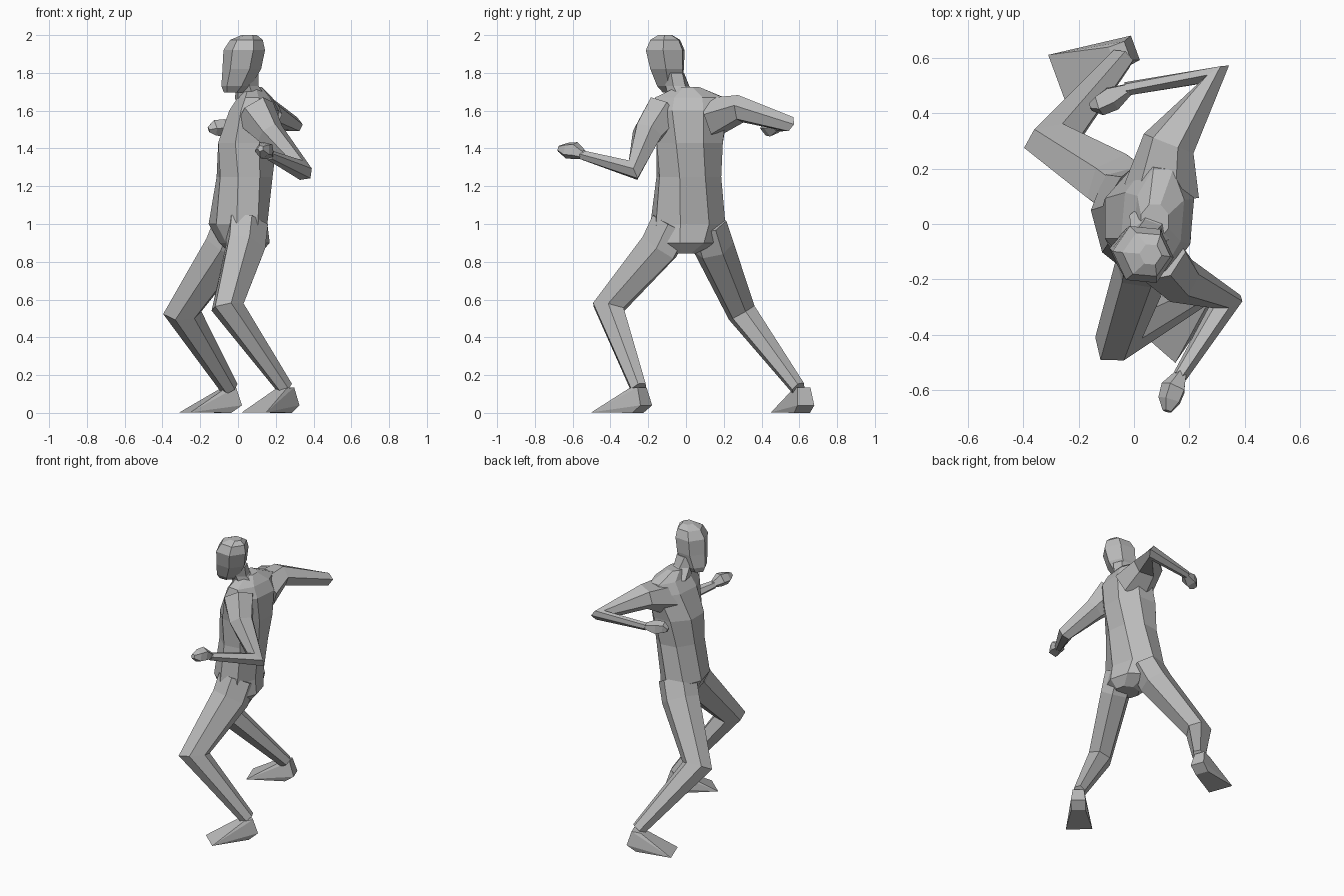
import bpy, bmesh, math
from mathutils import Vector as V

if "Cube" in bpy.data.objects:
    bpy.data.objects.remove(bpy.data.objects["Cube"])

grey = bpy.data.materials.new("plain grey")
grey.diffuse_color = (0.5, 0.5, 0.5, 1)
grey.use_nodes = True
grey.node_tree.nodes["Principled BSDF"].inputs["Base Color"].default_value = grey.diffuse_color


def finish(name, bm):
    bmesh.ops.recalc_face_normals(bm, faces=bm.faces)
    me = bpy.data.meshes.new(name)
    bm.to_mesh(me)
    bm.free()
    me.materials.append(grey)
    ob = bpy.data.objects.new(name, me)
    bpy.context.collection.objects.link(ob)
    return ob


def skin(name, rings):
    """Join closed rings of points into one capped, flat-faced skin."""
    bm = bmesh.new()
    loops = [[bm.verts.new(p) for p in r] for r in rings]
    n = len(rings[0])
    for a, b in zip(loops, loops[1:]):
        for i in range(n):
            j = (i + 1) % n
            bm.faces.new((a[i], a[j], b[j], b[i]))
    bm.faces.new(loops[0])
    bm.faces.new(loops[-1])
    return finish(name, bm)


def body(name, stations, sides):
    """Stack of level rings: z, x, y, half width, half depth, turn in degrees."""
    rings = []
    k = 1 / math.cos(math.pi / sides)
    for z, x, y, hw, hd, turn in stations:
        a = math.radians(turn)
        w, f = V((-math.sin(a), math.cos(a), 0)), V((-math.cos(a), -math.sin(a), 0))
        ring = []
        for i in range(sides):
            t = 2 * math.pi * (i + 0.5) / sides
            ring.append(V((x, y, z)) + w * hw * k * math.sin(t) + f * hd * k * math.cos(t))
        rings.append(ring)
    return skin(name, rings)


def limb(name, stations, sides, side):
    """Tube along a bent path: x, y, z, half width, half depth; side = hinge axis."""
    pts = [V(s[:3]) for s in stations]
    rings = []
    for i, s in enumerate(stations):
        d0 = (pts[i] - pts[max(i - 1, 0)]).normalized()
        d1 = (pts[min(i + 1, len(pts) - 1)] - pts[i]).normalized()
        t = (d0 + d1).normalized()
        u = (side - t * side.dot(t)).normalized()
        v = t.cross(u)
        ring = []
        for j in range(sides):
            a = 2 * math.pi * (j + 0.5) / sides
            ring.append(pts[i] + u * s[3] * 1.15 * math.cos(a) + v * s[4] * 1.15 * math.sin(a))
        rings.append(ring)
    return skin(name, rings)


def hinge(a, b, c):
    return (V(b) - V(a)).cross(V(c) - V(b)).normalized()


def foot(name, heel, toe):
    """Wedge foot from heel middle to toe middle."""
    h, t = V((*heel, 0)), V((*toe, 0))
    f = (t - h).normalized()
    w = V((-f.y, f.x, 0))
    length = (t - h).length
    bm = bmesh.new()
    for along, half, z in ((0, .047, .04), (.06, .045, 0), (length, .085, .003),
                           (length - .02, .08, .012), (.03, .036, .135), (.09, .036, .13)):
        for s in (-1, 1):
            bm.verts.new(h + f * along + w * half * s + V((0, 0, z)))
    bmesh.ops.convex_hull(bm, input=bm.verts)
    finish(name, bm)


# torso, from crotch to base of neck
body("torso", [
    (.845, .04, -.02, .07, .075, 15),
    (.90, .035, .0, .16, .12, 15),
    (1.0, .0, .01, .19, .14, 15),
    (1.25, .035, .015, .165, .14, 8),
    (1.43, .05, .02, .175, .155, 0),
    (1.60, .085, .02, .20, .125, -5),
    (1.67, .09, .02, .18, .085, -5),
    (1.725, .075, .01, .06, .05, 0)], 8)

# neck and head
body("neck", [(1.66, .07, .0, .08, .08, 10), (1.73, .05, -.045, .055, .055, 10),
              (1.80, .04, -.07, .055, .06, 20)], 6)
body("head", [
    (1.695, -.025, -.085, .035, .045, 25),
    (1.73, -.01, -.09, .06, .07, 25),
    (1.82, .02, -.10, .085, .09, 25),
    (1.92, .033, -.11, .098, .095, 25),
    (1.975, .045, -.11, .075, .075, 25),
    (2.0, .06, -.11, .035, .035, 25)], 6)

# arms with fists
ax = hinge((.13, .2, 1.6), (.30, .545, 1.535), (-.04, .48, 1.515))
limb("raised_arm", [(.10, .12, 1.56, .10, .12), (.125, .29, 1.61, .065, .085),
                    (.295, .54, 1.53, .04, .05), (-.03, .487, 1.515, .022, .022)], 6, ax)
limb("raised_fist", [(-.02, .487, 1.515, .02, .02), (-.08, .455, 1.51, .042, .042),
                     (-.125, .43, 1.51, .038, .035), (-.155, .425, 1.50, .015, .015)], 5, ax)
ax = hinge((.13, -.16, 1.55), (.34, -.28, 1.28), (.16, -.55, 1.37))
limb("lowered_arm", [(.09, -.12, 1.59, .10, .09), (.17, -.205, 1.48, .065, .075),
                     (.335, -.28, 1.285, .045, .06), (.165, -.55, 1.365, .023, .024)], 6, ax)
limb("lowered_fist", [(.17, -.54, 1.365, .02, .02), (.145, -.59, 1.39, .042, .042),
                      (.13, -.635, 1.39, .038, .038), (.12, -.675, 1.40, .015, .015)], 5, ax)

# legs and feet
ax = hinge((-.03, .12, .93), (-.30, .29, .54), (-.04, .6, .13))
limb("rear_leg", [(-.01, .11, 1.0, .09, .11), (-.06, .145, .88, .095, .11),
                  (-.295, .295, .53, .068, .09), (-.045, .595, .13, .036, .042)], 6, ax)
foot("rear_foot", (.005, .635), (-.28, .53))
ax = hinge((.05, -.1, .93), (-.06, -.42, .56), (.25, -.25, .13))
limb("leading_leg", [(.05, -.08, 1.0, .09, .11), (.04, -.14, .88, .085, .11),
                     (-.055, -.41, .56, .07, .09), (.25, -.25, .13, .036, .042)], 6, ax)
foot("leading_foot", (.29, -.21), (.085, -.445))
